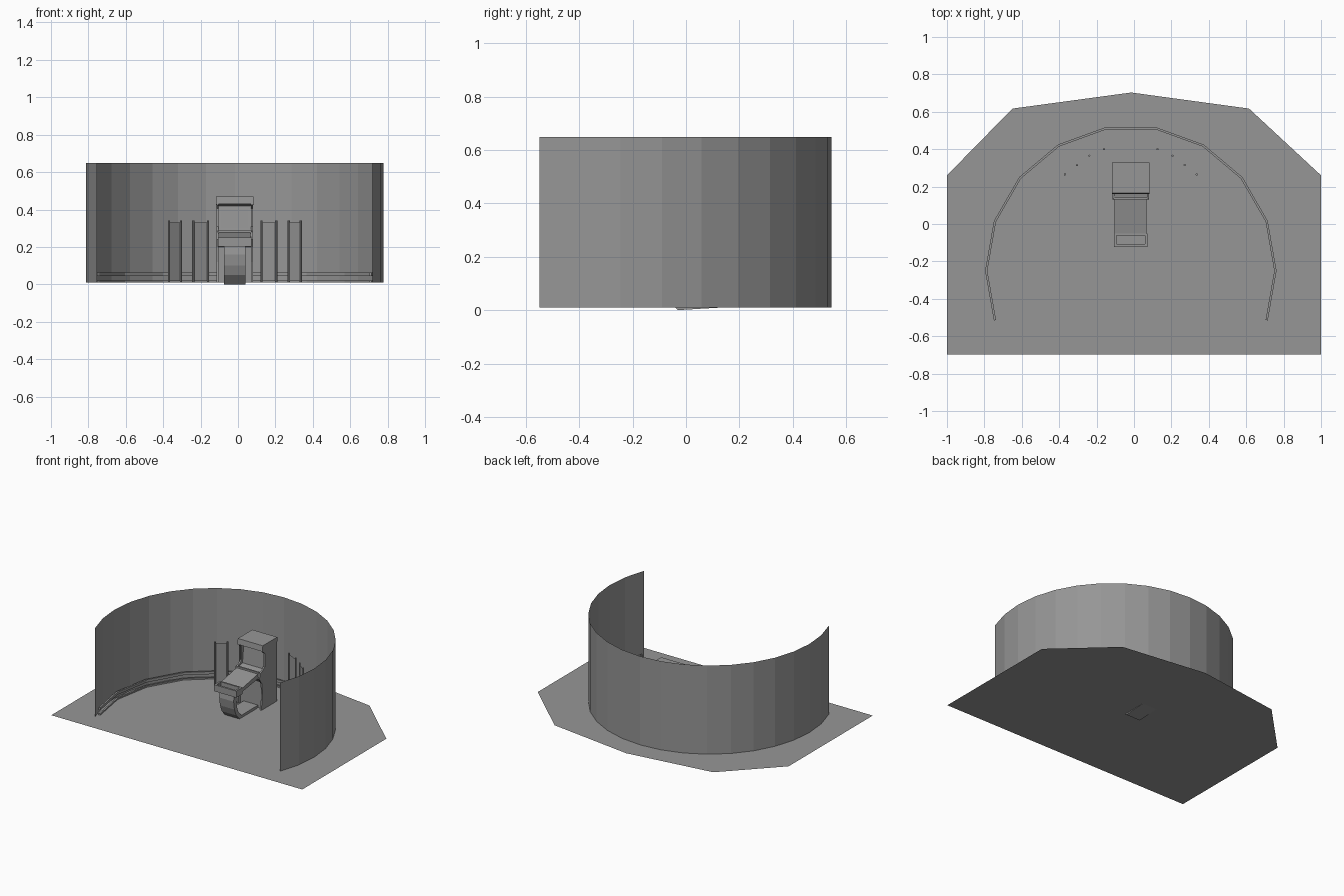
import bpy, bmesh, math
from mathutils import Vector

cube = bpy.data.objects.get("Cube")
if cube:
    bpy.data.objects.remove(cube, do_unlink=True)

grey = bpy.data.materials.new("plain_grey")
grey.use_nodes = True
COLOUR = (0.305, 0.305, 0.305, 1)
grey.diffuse_color = COLOUR
grey.node_tree.nodes["Principled BSDF"].inputs["Base Color"].default_value = COLOUR

CX, CY = -0.017, -0.25     # centre of the curved wall and rails
FLOOR = 0.01


def finish(name, bm, recalc=True):
    if recalc:
        bmesh.ops.recalc_face_normals(bm, faces=bm.faces)
    mesh = bpy.data.meshes.new(name)
    bm.to_mesh(mesh)
    bm.free()
    mesh.materials.append(grey)
    ob = bpy.data.objects.new(name, mesh)
    bpy.context.scene.collection.objects.link(ob)
    return ob


def loft(name, rings, closed=True, caps=True):
    """Skin a row of matching point rings."""
    bm = bmesh.new()
    rows = [[bm.verts.new(p) for p in ring] for ring in rings]
    n = len(rows[0])
    for a, b in zip(rows, rows[1:]):
        for i in range(n if closed else n - 1):
            j = (i + 1) % n
            bm.faces.new((a[i], a[j], b[j], b[i]))
    if caps:
        bm.faces.new(rows[0])
        bm.faces.new(rows[-1])
    return finish(name, bm)


def extrude_x(name, profile, x0, x1):
    return loft(name, [[(x, y, z) for y, z in profile] for x in (x0, x1)])


def box(name, x0, x1, y0, y1, z0, z1):
    return extrude_x(name, [(y0, z0), (y1, z0), (y1, z1), (y0, z1)], x0, x1)


def arc_point(radius, degrees, z):
    a = math.radians(degrees)
    return (CX + radius * math.cos(a), CY + radius * math.sin(a), z)


# Floor sheet
bm = bmesh.new()
outline = [(-1, -.697), (1, -.697), (1, .26), (.615, .617),
           (-.015, .703), (-.65, .617), (-1, .26)]
bm.faces.new([bm.verts.new((x, y, FLOOR)) for x, y in outline])
finish("floor", bm, recalc=False)

# Curved backdrop, a thin sheet of flat panels
SEGMENTS, START, END = 20, -22, 202
angles = [START + (END - START) * i / SEGMENTS for i in range(SEGMENTS + 1)]
loft("curved_wall", [[arc_point(.795, a, z) for z in (FLOOR, .648)] for a in angles],
     closed=False, caps=False)

# Two low rails following the wall
for name, z0, z1 in (("floor_rail", FLOOR, .02), ("upper_rail", .045, .064)):
    section = [(.767, z0), (.779, z0), (.779, z1), (.767, z1)]
    loft(name, [[arc_point(r, a, z) for r, z in section] for a in range(-20, 201, 20)])

# Four standing screens, each a sheet between two posts
for side, label in ((-1, "right"), (1, "left")):
    for pair, ends in (("outer", ((.352, .265), (.288, .315))),
                       ("inner", ((.222, .365), (.143, .4)))):
        feet = [Vector((CX + side * x, y, FLOOR)) for x, y in ends]
        for number, foot in enumerate(feet):
            rings = [[foot + Vector((.006 * math.cos(k * math.pi / 4),
                                     .006 * math.sin(k * math.pi / 4), h))
                      for k in range(8)] for h in (0, .33)]
            loft(f"{label}_{pair}_post_{number}", rings)
        loft(f"{label}_{pair}_panel",
             [[f + Vector((0, 0, h)) for h in (.008, .32)] for f in feet],
             closed=False, caps=False)

# Cabinet core between two cheeks
core = [(.328, FLOOR), (.328, .465), (.185, .465), (.185, .425), (.215, .42),
        (.2, .285), (.14, .27), (.14, .24), (.175, .2), (.175, FLOOR)]
extrude_x("cabinet_core", core, -.106, .071)
cheek = [(.33, FLOOR), (.33, .46), (.17, .46), (.165, .425), (.19, .405), (.19, .31),
         (.165, .29), (.135, .28), (.13, .24), (.155, .2), (.165, .12), (.15, FLOOR)]
for name, x0 in (("right_cheek", -.115), ("left_cheek", .07)):
    extrude_x(name, cheek, x0, x0 + .011)

# Hood over the display
extrude_x("hood", [(.33, .44), (.33, .47), (.165, .47), (.16, .43), (.185, .425)],
          -.117, .082)

# Display frame: tilted panel with an inset face
bm = bmesh.new()
front = [bm.verts.new(p) for p in ((-.09, .197, .3), (.055, .197, .3),
                                   (.055, .207, .405), (-.09, .207, .405))]
face = bm.faces.new(front)
bmesh.ops.inset_region(bm, faces=[face], thickness=.012, depth=-.006)
finish("display_frame", bm, recalc=False)

# Sloping deck in front of the display
extrude_x("sloping_deck", [(.15, .28), (-.06, .24), (-.06, .215), (.15, .245)], -.103, .068)
box("deck_ridge", -.106, .071, .13, .142, .255, .288)

# Hollow tray at the front of the deck
box("tray_base", -.1, .065, -.115, -.05, .203, .22)
box("tray_front", -.107, .072, -.122, -.108, .203, .25)
box("tray_back", -.1, .065, -.062, -.05, .203, .25)
for name, x0 in (("tray_right", -.107), ("tray_left", .058)):
    box(name, x0, x0 + .014, -.12, -.05, .203, .25)

# Curved strap leg running down and back along the floor
outer = [(-.1, .21), (-.107, .16), (-.098, .1), (-.078, .05), (-.03, 0), (.17, .012)]
inner = [(.17, .03), (-.015, .028), (-.052, .062), (-.068, .105), (-.077, .16), (-.07, .21)]
extrude_x("strap_leg", outer + inner, -.075, .04)
